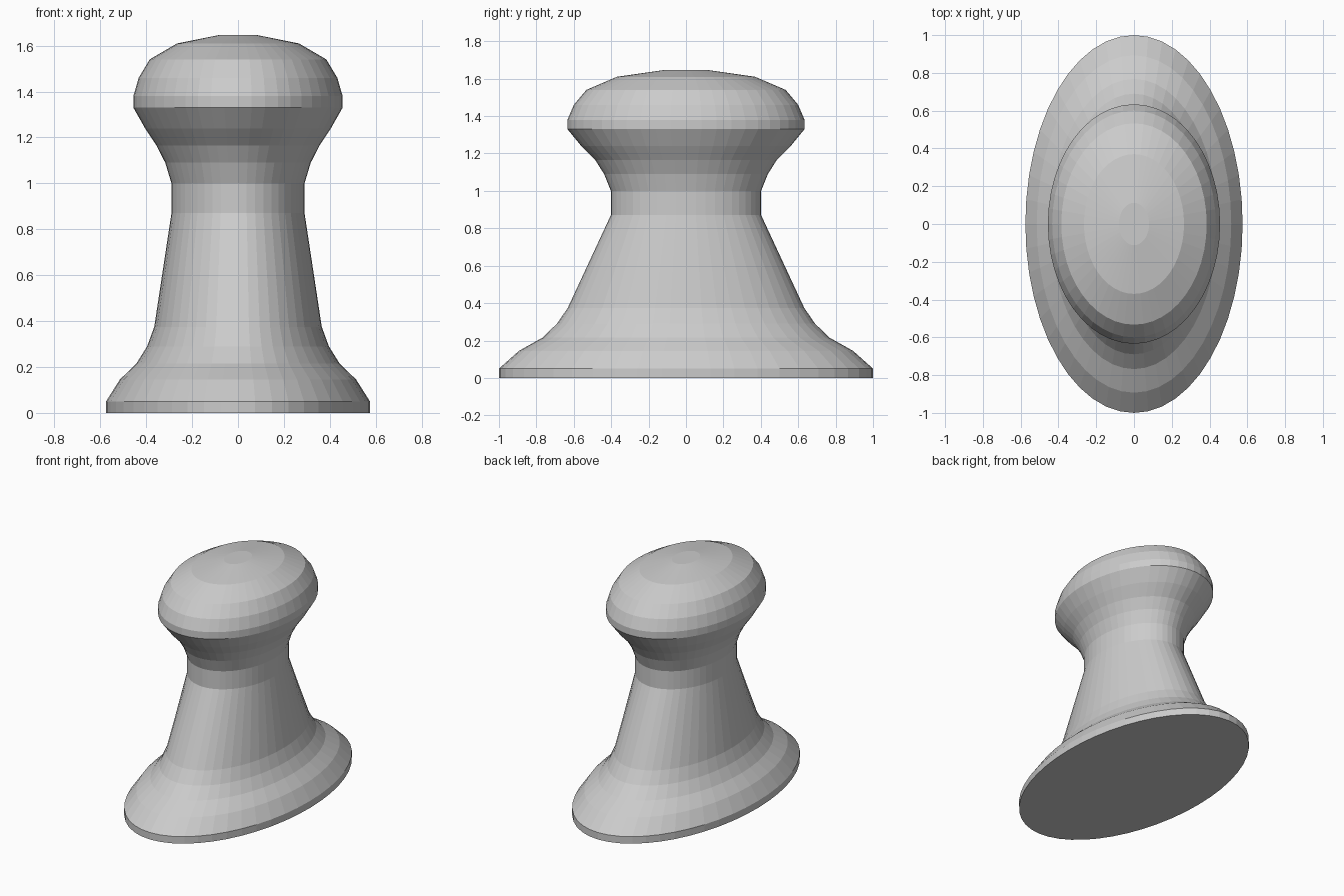
import bpy, bmesh
from math import cos, sin, tau

if "Cube" in bpy.data.objects:
    bpy.data.objects.remove(bpy.data.objects["Cube"])

SEGMENTS = 48

# Elliptical rings from base to top: height, half width in x, half width in y
RINGS = [
    # flared foot
    (0.00, 0.575, 1.00), (0.05, 0.575, 1.00), (0.145, 0.515, 0.893),
    (0.215, 0.443, 0.768), (0.29, 0.396, 0.69), (0.375, 0.365, 0.632),
    # tapered neck
    (0.87, 0.29, 0.402), (1.00, 0.29, 0.402), (1.09, 0.317, 0.438),
    (1.165, 0.355, 0.485), (1.24, 0.405, 0.56),
    # rounded head
    (1.33, 0.456, 0.634), (1.38, 0.456, 0.634), (1.46, 0.433, 0.60),
    (1.54, 0.385, 0.533), (1.61, 0.265, 0.37), (1.647, 0.08, 0.112),
]


def ring(bm, z, rx, ry):
    return [bm.verts.new((rx * cos(tau * i / SEGMENTS), ry * sin(tau * i / SEGMENTS), z))
            for i in range(SEGMENTS)]


# Loft the rings into one closed oval knob
bm = bmesh.new()
loops = [ring(bm, *r) for r in RINGS]
for low, high in zip(loops, loops[1:]):
    for i in range(SEGMENTS):
        j = (i + 1) % SEGMENTS
        bm.faces.new((low[i], low[j], high[j], high[i]))
bm.faces.new(loops[0][::-1])
bm.faces.new(loops[-1])

mesh = bpy.data.meshes.new("oval_knob")
bm.to_mesh(mesh)
bm.free()
knob = bpy.data.objects.new("oval_knob", mesh)
bpy.context.collection.objects.link(knob)
